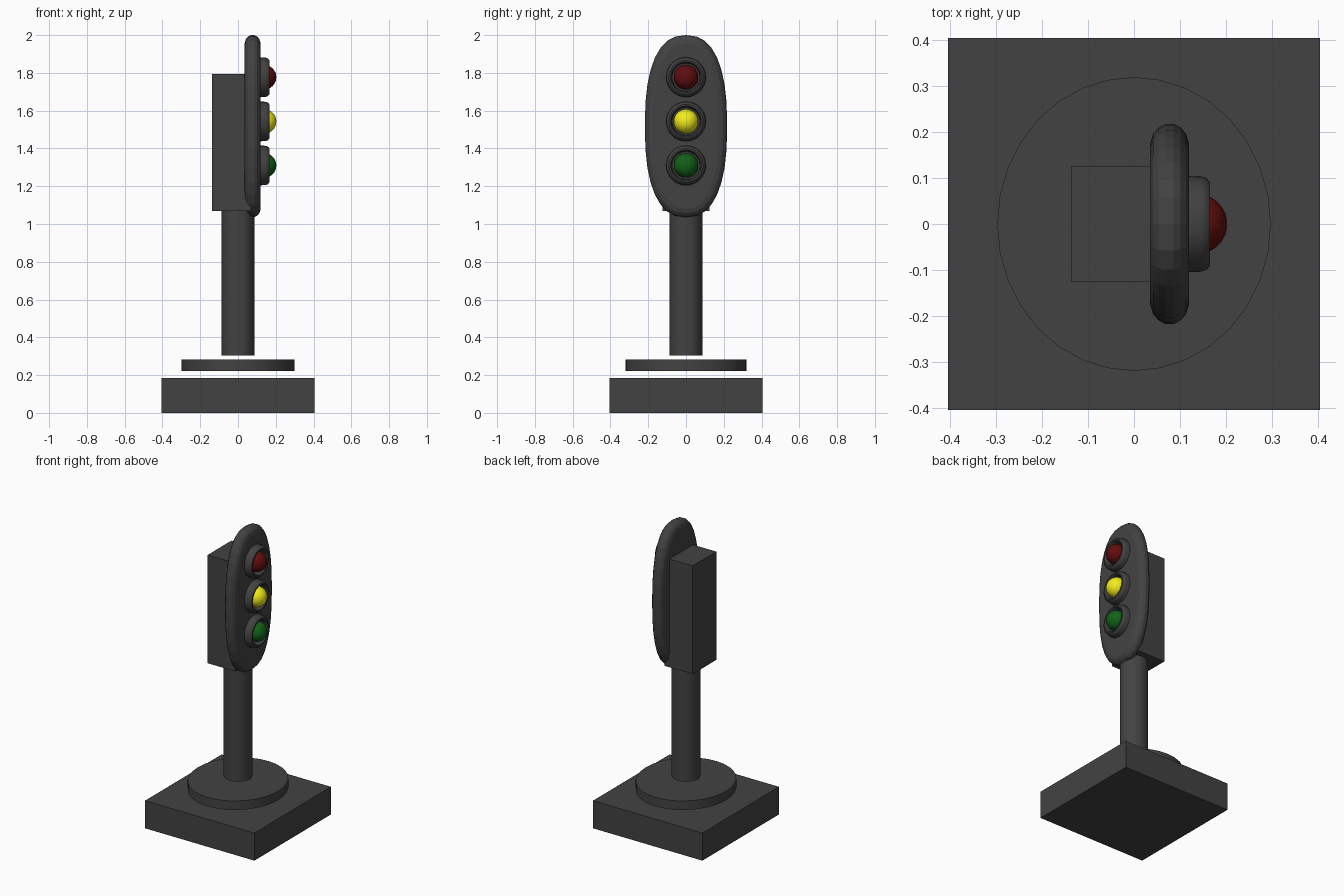
import bpy, bmesh, math
from mathutils import Matrix

if "Cube" in bpy.data.objects:
    bpy.data.objects.remove(bpy.data.objects["Cube"])


def material(name, rgb):
    m = bpy.data.materials.new(name)
    m.diffuse_color = (*rgb, 1)
    m.use_nodes = True
    m.node_tree.nodes["Principled BSDF"].inputs["Base Color"].default_value = m.diffuse_color
    return m


DARK = material("dark_grey", (0.055, 0.055, 0.055))
RED = material("red", (0.12, 0.004, 0.004))
YELLOW = material("yellow", (0.9, 0.85, 0.01))
GREEN = material("green", (0.006, 0.12, 0.008))


def finish(name, bm, mat, smooth=False):
    bmesh.ops.recalc_face_normals(bm, faces=bm.faces)
    me = bpy.data.meshes.new(name)
    bm.to_mesh(me)
    bm.free()
    ob = bpy.data.objects.new(name, me)
    bpy.context.collection.objects.link(ob)
    me.materials.append(mat)
    if smooth:
        bpy.ops.object.select_all(action='DESELECT')
        ob.select_set(True)
        bpy.context.view_layer.objects.active = ob
        bpy.ops.object.shade_smooth_by_angle(angle=math.radians(35))
    return ob


def box(name, x0, x1, half_y, z0, z1):
    bm = bmesh.new()
    m = Matrix.Translation(((x0 + x1) / 2, 0, (z0 + z1) / 2)) @ Matrix.Diagonal((x1 - x0, 2 * half_y, z1 - z0, 1))
    bmesh.ops.create_cube(bm, size=1, matrix=m)
    finish(name, bm, DARK)


def cylinder(name, rx, ry, z0, z1, n=32):
    bm = bmesh.new()
    m = Matrix.Translation((0, 0, (z0 + z1) / 2)) @ Matrix.Diagonal((rx, ry, z1 - z0, 1))
    bmesh.ops.create_cone(bm, cap_ends=True, segments=n, radius1=1, radius2=1, depth=1, matrix=m)
    finish(name, bm, DARK, True)


def bridge(bm, rings, closed=False):
    n = len(rings[0])
    pairs = list(zip(rings, rings[1:])) + ([(rings[-1], rings[0])] if closed else [])
    for a, b in pairs:
        for i in range(n):
            j = (i + 1) % n
            bm.faces.new((a[i], a[j], b[j], b[i]))


# Stand: square foot, round collar, pole and rear housing
box("base", -0.405, 0.405, 0.405, 0, 0.185)
cylinder("base_collar", 0.298, 0.32, 0.222, 0.282)
cylinder("pole", 0.087, 0.087, 0.305, 1.075)
box("rear_housing", -0.137, 0.07, 0.125, 1.07, 1.795)


# Front plate: stacked rounded-oblong outlines, pillowed edge
def spow(v, p):
    return math.copysign(abs(v) ** p, v)


bm = bmesh.new()
half = [(0.80, 0.0425), (0.90, 0.036), (0.965, 0.024), (1.0, 0.009)]
levels = [(s, -d) for s, d in half] + [(s, d) for s, d in reversed(half)]
N, P = 32, 2 / 2.45
rings = []
for s, d in levels:
    rings.append([bm.verts.new((0.0775 + d,
                                0.218 * s * spow(math.cos(2 * math.pi * i / N), P),
                                1.518 + (0.482 - 0.218 * (1 - s)) * spow(math.sin(2 * math.pi * i / N), P)))
                  for i in range(N)])
bridge(bm, rings)
bm.faces.new(rings[0])
bm.faces.new(rings[-1])
finish("front_plate", bm, DARK)

# Lamps: turned bezel ring (x, radius) with a coloured bulb inside
BEZEL = [(0.10, 0.106), (0.145, 0.104), (0.158, 0.1), (0.166, 0.09),
         (0.166, 0.082), (0.155, 0.076), (0.10, 0.072)]
for name, z, mat in (("red", 1.777, RED), ("yellow", 1.543, YELLOW), ("green", 1.31, GREEN)):
    bm = bmesh.new()
    rings = [[bm.verts.new((x, r * math.cos(2 * math.pi * i / 32), z + r * math.sin(2 * math.pi * i / 32)))
              for i in range(32)] for x, r in BEZEL]
    bridge(bm, rings, closed=True)
    finish(name + "_bezel", bm, DARK, True)

    bm = bmesh.new()
    m = Matrix.Translation((0.138, 0, z)) @ Matrix.Rotation(math.pi / 2, 4, 'Y')
    bmesh.ops.create_uvsphere(bm, u_segments=32, v_segments=16, radius=0.065, matrix=m)
    finish(name + "_lamp", bm, mat, True)
